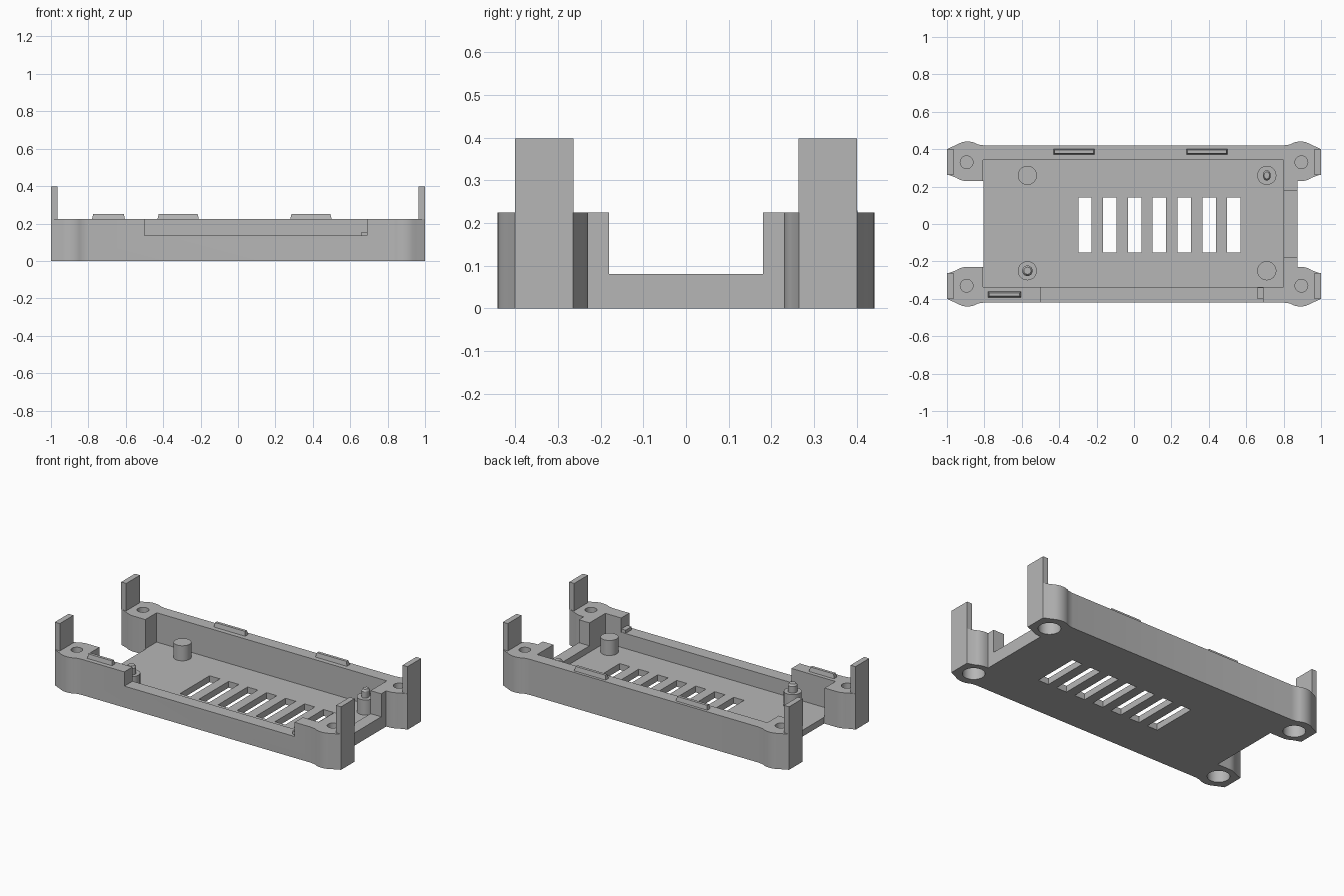
import bpy, bmesh, math
from mathutils import Matrix, Vector

cube = bpy.data.objects.get("Cube")
if cube:
    bpy.data.objects.remove(cube, do_unlink=True)

grey = bpy.data.materials.new("plain grey")
grey.use_nodes = True
COLOUR = (0.47, 0.47, 0.47, 1)
grey.diffuse_color = COLOUR
grey.node_tree.nodes["Principled BSDF"].inputs["Base Color"].default_value = COLOUR

RIM, FLOOR, POST = 0.225, 0.04, 0.135


def finish(name, bm):
    bmesh.ops.recalc_face_normals(bm, faces=bm.faces)
    mesh = bpy.data.meshes.new(name)
    bm.to_mesh(mesh)
    bm.free()
    mesh.materials.append(grey)
    obj = bpy.data.objects.new(name, mesh)
    bpy.context.collection.objects.link(obj)
    return obj


def box(name, x0, x1, y0, y1, z0, z1, inset=0):
    """Box between limits; inset narrows its top."""
    bm = bmesh.new()
    bmesh.ops.create_cube(bm, size=1)
    for v in bm.verts:
        top = v.co.z > 0
        v.co = Vector(((x0 + x1) / 2 + v.co.x * (x1 - x0 - 2 * inset * top),
                       (y0 + y1) / 2 + v.co.y * (y1 - y0 - 2 * inset * top),
                       z1 if top else z0))
    return finish(name, bm)


def cylinder(name, x, y, r, z0, z1, r_top=None, stretch=1):
    bm = bmesh.new()
    bmesh.ops.create_cone(bm, cap_ends=True, segments=40, radius1=r,
                          radius2=r if r_top is None else r_top, depth=z1 - z0)
    bmesh.ops.transform(bm, verts=bm.verts,
                        matrix=Matrix.Translation((x, y, (z0 + z1) / 2)) @ Matrix.Diagonal((stretch, 1, 1, 1)))
    return finish(name, bm)


def select(obj):
    bpy.ops.object.select_all(action='DESELECT')
    obj.select_set(True)
    bpy.context.view_layer.objects.active = obj


def cut(target, cutter):
    select(target)
    mod = target.modifiers.new("cut", 'BOOLEAN')
    mod.operation, mod.solver, mod.object = 'DIFFERENCE', 'EXACT', cutter
    bpy.ops.object.modifier_apply(modifier=mod.name)
    bpy.data.objects.remove(cutter, do_unlink=True)


# Outline of one corner lug, from its inner side round to the long wall
def lug(x_inner):
    def arc(a0, a1):
        return [(0.89 + 0.106 * math.cos(math.radians(a0 + (a1 - a0) * i / 8)),
                 0.335 + 0.106 * math.sin(math.radians(a0 + (a1 - a0) * i / 8))) for i in range(9)]
    return ([(x_inner, 0.229)] + arc(270, 305) + [(1, 0.265), (1, 0.40)]
            + arc(58, 122) + [(0.80, 0.42)])


# Tray: whole outline raised to the rim, then hollowed
right_end, left_end = lug(0.875), lug(0.805)
outline = (right_end + [(-x, y) for x, y in reversed(left_end)]
           + [(-x, -y) for x, y in left_end] + [(x, -y) for x, y in reversed(right_end)])
bm = bmesh.new()
base = bm.faces.new([bm.verts.new((x, y, 0)) for x, y in outline])
raised = bmesh.ops.extrude_face_region(bm, geom=[base])["geom"]
bmesh.ops.translate(bm, vec=(0, 0, RIM), verts=[g for g in raised if isinstance(g, bmesh.types.BMVert)])
tray = finish("tray", bm)

cut(tray, box("pocket", -0.808, 0.80, -0.338, 0.342, FLOOR, 0.5))
cut(tray, box("front_notch", -0.50, 0.69, -0.5, -0.30, 0.135, 0.5))
cut(tray, box("end_gap", 0.75, 0.95, -0.18, 0.18, 0.08, 0.5))

# Vent slots in the floor
for i in range(7):
    x = -0.262 + 0.1327 * i
    cut(tray, box("vent", x - 0.036, x + 0.036, -0.153, 0.142, -0.1, 0.1))

# Screw holes above and wider recesses beneath each lug
for sx in (-1, 1):
    for sy in (-1, 1):
        cut(tray, cylinder("screw_hole", sx * 0.895, sy * 0.33, 0.034, 0.12, 0.4))
        cut(tray, cylinder("screw_recess", sx * 0.895, sy * 0.33, 0.064, -0.1, 0.10))
select(tray)
bpy.ops.object.shade_smooth_by_angle(angle=math.radians(20))

# Upright tabs at the four corners
for sx, side in ((-1, "right"), (1, "left")):
    for sy, end in ((-1, "front"), (1, "back")):
        xs = sorted((sx * 0.965, sx * 1.0))
        ys = sorted((sy * 0.263, sy * 0.40))
        box(f"{end}_{side}_tab", *xs, *ys, RIM, 0.398)

# Ridges along the rim
for name, x0, x1, y in (("back_right_ridge", -0.43, -0.21, 0.387),
                        ("back_left_ridge", 0.28, 0.50, 0.387),
                        ("front_ridge", -0.78, -0.605, -0.377)):
    box(name, x0, x1, y - 0.015, y + 0.015, RIM, 0.252, 0.006)
box("notch_step", 0.66, 0.69, -0.40, -0.34, 0.135, 0.155)

# Board posts, two of them with locating pins
for name, x, y, pin in (("back_right_post", -0.57, 0.26, 0), ("back_left_post", 0.71, 0.26, 0.75),
                        ("front_right_post", -0.57, -0.25, 1), ("front_left_post", 0.71, -0.25, 0)):
    parts = [cylinder(name, x, y, 0.051, FLOOR, POST)]
    if pin:
        parts.append(cylinder(name + "_pin", x, y, 0.028, POST, 0.175, stretch=pin))
        parts.append(cylinder(name + "_pin_tip", x, y, 0.028, 0.175, 0.187, 0.019, pin))
    for part in parts:
        select(part)
        bpy.ops.object.shade_smooth_by_angle(angle=math.radians(25))
